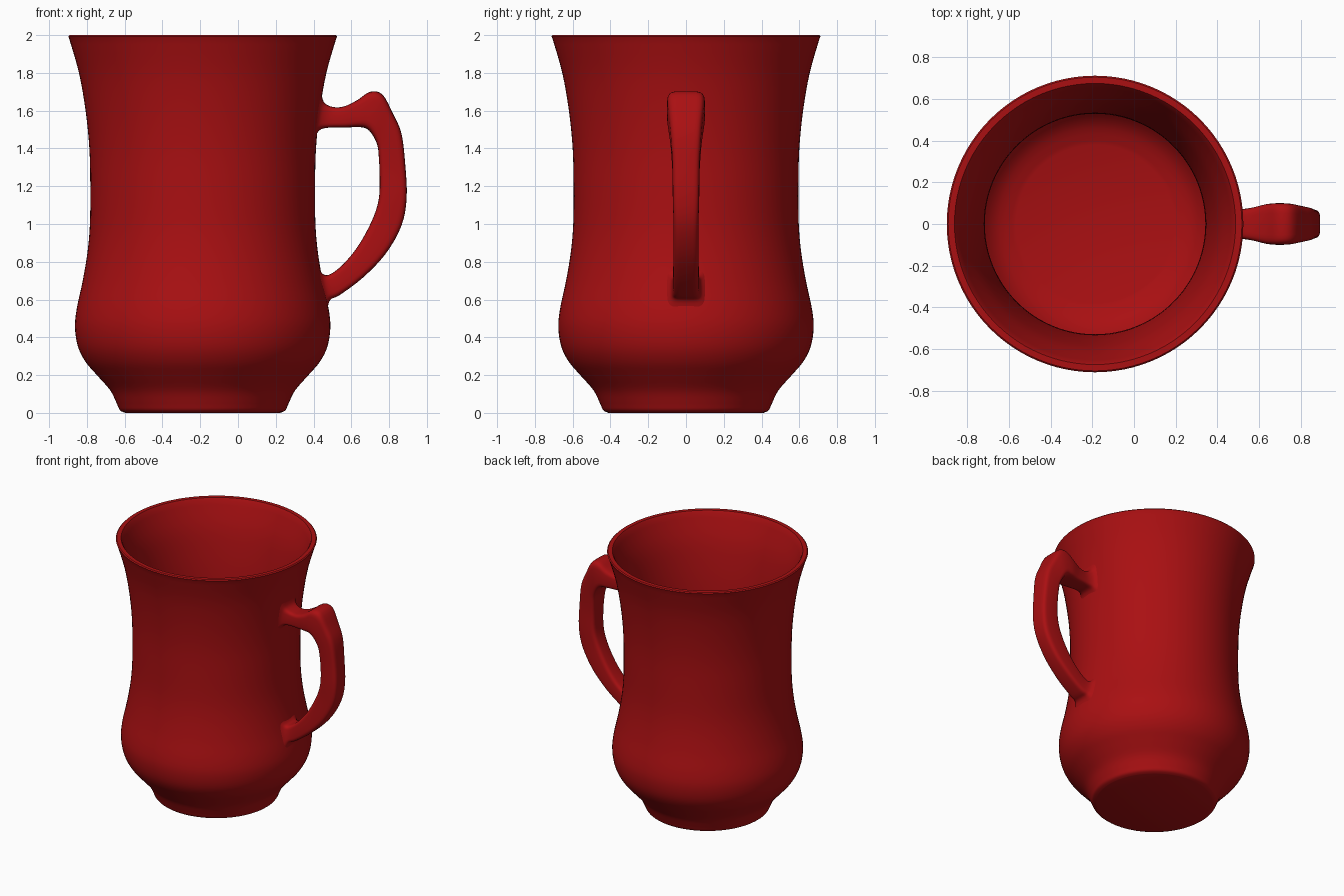
import bpy
import bmesh
import math
from mathutils import Vector

default_cube = bpy.data.objects.get("Cube")
if default_cube:
    bpy.data.objects.remove(default_cube, do_unlink=True)

AXIS_X = -0.187
SEGMENTS = 96

# Single glaze colour
glaze = bpy.data.materials.new("deep_red_glaze")
glaze.use_nodes = True
red = (0.40, 0.005, 0.006, 1.0)
glaze.diffuse_color = red
glaze.node_tree.nodes["Principled BSDF"].inputs["Base Color"].default_value = red


def smooth_path(points, steps):
    """Catmull-Rom interpolation through points of any dimension."""
    points = [Vector(p) for p in points]
    padded = [points[0]] + points + [points[-1]]
    result = []
    for a, b, c, d in zip(padded, padded[1:], padded[2:], padded[3:]):
        for step in range(steps):
            t = step / steps
            linear = (c - a) * t
            square = (2 * a - 5 * b + 4 * c - d) * t ** 2
            cubic = (3 * b - a - 3 * c + d) * t ** 3
            result.append(b + (linear + square + cubic) / 2)
    return result + [points[-1]]


def bridge_rings(bm, rings):
    """Join successive closed rings of vertices with quads."""
    for lower, upper in zip(rings, rings[1:]):
        count = len(lower)
        for i in range(count):
            j = (i + 1) % count
            bm.faces.new((lower[i], lower[j], upper[j], upper[i]))


def finish_object(name, bm, angle):
    """Turn the bmesh into a smooth-shaded object with the glaze."""
    bmesh.ops.recalc_face_normals(bm, faces=bm.faces)
    mesh = bpy.data.meshes.new(name)
    bm.to_mesh(mesh)
    bm.free()
    mesh.materials.append(glaze)
    obj = bpy.data.objects.new(name, mesh)
    bpy.context.collection.objects.link(obj)
    bpy.ops.object.select_all(action="DESELECT")
    obj.select_set(True)
    bpy.context.view_layer.objects.active = obj
    bpy.ops.object.shade_smooth_by_angle(angle=math.radians(angle))
    return obj


# Mug body: foot, belly, waist and flared lip as (radius, height)
outer_wall = [
    (0.41, 0), (0.438, 0.014), (0.455, 0.05), (0.49, 0.12), (0.56, 0.2),
    (0.62, 0.27), (0.66, 0.35), (0.676, 0.45), (0.667, 0.55), (0.635, 0.7),
    (0.61, 0.85), (0.597, 1), (0.595, 1.2), (0.6, 1.4), (0.62, 1.6),
    (0.655, 1.8), (0.708, 1.985),
]
inner_wall = [
    (0.665, 1.985), (0.6, 1.8), (0.562, 1.6), (0.54, 1.4), (0.53, 1.2),
    (0.535, 1), (0.575, 0.7), (0.61, 0.48), (0.58, 0.34), (0.49, 0.22),
    (0.38, 0.17),
]
rim = [(0.712, 1.993), (0.705, 2), (0.675, 2)]
profile = smooth_path(outer_wall, 4) + [Vector(p) for p in rim] + smooth_path(inner_wall, 4)

bm = bmesh.new()
rings = []
for radius, height in profile:
    ring = []
    for i in range(SEGMENTS):
        angle = math.tau * i / SEGMENTS
        x = AXIS_X + radius * math.cos(angle)
        ring.append(bm.verts.new((x, radius * math.sin(angle), height)))
    rings.append(ring)
bridge_rings(bm, rings)
bm.faces.new(rings[0])
bm.faces.new(rings[-1])
finish_object("mug_body", bm, 40)

# Handle stations: outer edge x, z, inner edge x, z, half width
stations = [
    (0.44, 1.7, 0.4, 1.44, 0.1),
    (0.455, 1.645, 0.43, 1.495, 0.08),
    (0.5, 1.62, 0.48, 1.51, 0.07),
    (0.56, 1.622, 0.57, 1.511, 0.078),
    (0.63, 1.655, 0.64, 1.513, 0.095),
    (0.7, 1.7, 0.68, 1.505, 0.1),
    (0.765, 1.685, 0.71, 1.475, 0.098),
    (0.82, 1.585, 0.737, 1.42, 0.088),
    (0.865, 1.48, 0.745, 1.36, 0.08),
    (0.885, 1.32, 0.75, 1.25, 0.072),
    (0.893, 1.14, 0.745, 1.13, 0.07),
    (0.865, 0.99, 0.71, 1.02, 0.066),
    (0.78, 0.84, 0.64, 0.89, 0.066),
    (0.66, 0.715, 0.56, 0.79, 0.068),
    (0.54, 0.625, 0.49, 0.735, 0.07),
    (0.49, 0.6, 0.45, 0.735, 0.08),
    (0.475, 0.56, 0.42, 0.78, 0.1),
]


def rounded(value):
    """Squash a circle coordinate towards a rounded square."""
    return math.copysign(abs(value) ** 0.4, value)


bm = bmesh.new()
rings = []
sides = 32
for ox, oz, ix, iz, half_width in smooth_path(stations, 4):
    outer, inner = Vector((ox, 0, oz)), Vector((ix, 0, iz))
    middle, reach = (outer + inner) / 2, (outer - inner) / 2
    ring = []
    for i in range(sides):
        angle = math.tau * i / sides
        across = Vector((0, half_width * rounded(math.sin(angle)), 0))
        ring.append(bm.verts.new(middle + reach * rounded(math.cos(angle)) + across))
    rings.append(ring)
bridge_rings(bm, rings)
bm.faces.new(rings[0])
bm.faces.new(rings[-1])
finish_object("handle", bm, 50)
